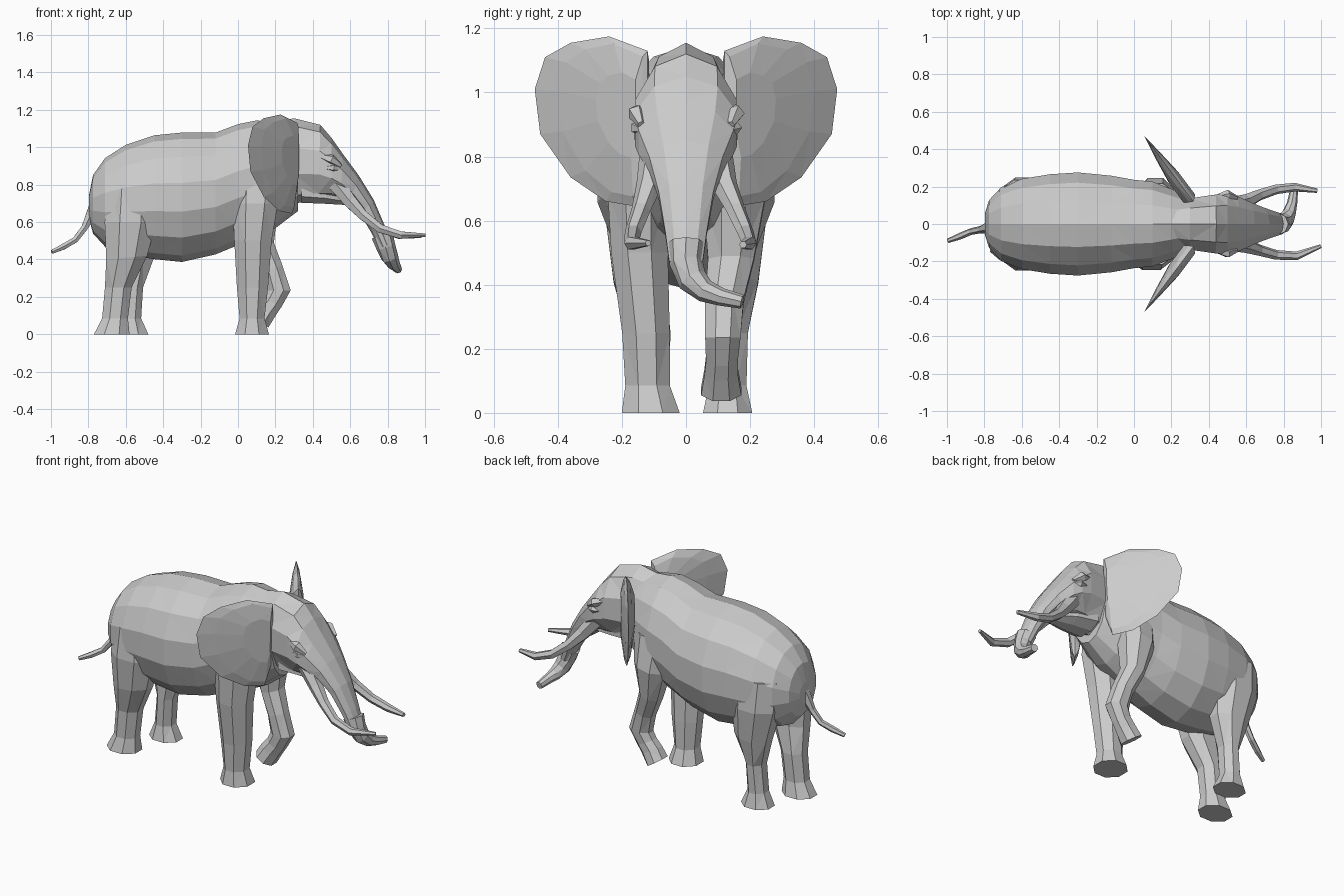
import bpy, bmesh, math
from mathutils import Vector


def skin(name, rings):
    """Bridge rings of points, cap the ends, keep triangulated flat faces."""
    bm = bmesh.new()
    vs = [[bm.verts.new(p) for p in r] for r in rings]
    n = len(vs[0])
    for a, b in zip(vs, vs[1:]):
        for i in range(n):
            j = (i + 1) % n
            bm.faces.new((a[i], a[j], b[j], b[i]))
    bm.faces.new(vs[0][::-1])
    bm.faces.new(vs[-1])
    bmesh.ops.triangulate(bm, faces=bm.faces[:])
    bmesh.ops.recalc_face_normals(bm, faces=bm.faces[:])
    me = bpy.data.meshes.new(name)
    bm.to_mesh(me)
    bm.free()
    ob = bpy.data.objects.new(name, me)
    bpy.context.collection.objects.link(ob)
    return ob


def loft(name, sections, n=8, grow=1.03, phase=0.5):
    """Sections: (x1, z1, x2, z2, y, half_width); points 1 and 2 are opposite profile points."""
    rings = []
    for x1, z1, x2, z2, y, w in sections:
        a, b = Vector((x1, y, z1)), Vector((x2, y, z2))
        c, up, side = (a + b) / 2, (a - b) / 2 * grow, Vector((0, w * grow, 0))
        ang = [(i + phase) * math.tau / n for i in range(n)]
        rings.append([c + up * math.cos(t) + side * math.sin(t) for t in ang])
    return skin(name, rings)


def tube(name, path, n=6, ref=(0, 1, 0)):
    """Path: (x, y, z, radius) swept with rings square to the path."""
    pts = [Vector(p[:3]) for p in path]
    rings = []
    for k, p in enumerate(pts):
        t = (pts[min(k + 1, len(pts) - 1)] - pts[max(k - 1, 0)]).normalized()
        s = Vector(ref)
        s = (s - t * s.dot(t)).normalized()
        u = t.cross(s)
        r = path[k][3]
        rings.append([p + r * (s * math.cos(i * math.tau / n) + u * math.sin(i * math.tau / n))
                      for i in range(n)])
    return skin(name, rings)


# body: (x, belly z, back z, half width)
body = [(-.797, .62, .74, .06), (-.775, .54, .85, .13), (-.71, .47, .94, .20),
        (-.60, .43, 1.01, .245), (-.45, .405, 1.06, .27), (-.30, .39, 1.075, .28),
        (-.12, .43, 1.075, .262), (0, .48, 1.12, .24), (.10, .52, 1.14, .23),
        (.20, .57, 1.13, .19), (.32, .66, 1.10, .14)]
loft("body", [(x, t, x, b, 0, w) for x, b, t, w in body], 14, 1.01, 0)

# head running down into the trunk
loft("head_and_trunk", [
    (.18, 1.13, .22, .70, 0, .12), (.30, 1.155, .30, .70, 0, .145),
    (.44, 1.12, .43, .715, 0, .165), (.50, 1.05, .50, .72, 0, .168),
    (.56, .965, .55, .72, 0, .155), (.645, .85, .60, .70, 0, .12),
    (.725, .72, .655, .64, 0, .09), (.785, .58, .715, .54, 0, .068),
    (.82, .48, .755, .46, 0, .055)], 10, 1.0, 0)
# trunk tip curling sideways
tube("trunk_tip", [(.77, 0, .53, .058), (.79, 0, .47, .052), (.81, .02, .415, .047),
                   (.83, .06, .38, .036), (.845, .11, .362, .028),
                   (.855, .175, .347, .022)], 8, (1, 0, 0))
# lower lip
loft("lower_jaw", [(.34, .82, .34, .70, 0, .11), (.47, .80, .47, .695, 0, .09),
                   (.56, .76, .57, .69, 0, .055), (.61, .73, .61, .70, 0, .02)])

# tusks, brows and ears on both sides
tusks = {1: [(.52, .095, .81, .05), (.60, .12, .71, .04), (.67, .155, .635, .03),
             (.76, .185, .565, .026), (.86, .197, .53, .023), (.98, .178, .525, .012)],
         -1: [(.52, -.095, .81, .05), (.60, -.115, .71, .04), (.67, -.14, .635, .03),
              (.76, -.165, .565, .026), (.87, -.17, .53, .023), (1.0, -.118, .53, .010)]}
outline = [(.12, 1.13), (.24, 1.175), (.36, 1.155), (.44, 1.11), (.472, 1.01),
           (.455, .87), (.36, .735), (.25, .66), (.16, .645), (.13, .76), (.12, .95)]
for s, label in ((1, "left"), (-1, "right")):
    tube(f"{label}_tusk", tusks[s])
    tube(f"{label}_brow", [(.45, s * .145, .95, .015), (.50, s * .155, .935, .028),
                           (.55, s * .14, .90, .012)], 5)
    tube(f"{label}_eye", [(.47, s * .15, .89, .01), (.51, s * .153, .89, .022),
                          (.545, s * .14, .885, .01)], 5)

    def ear_point(y, z, off=0.0):
        return (.31 - .75 * (y - .13) + off * .8, s * (y + off * .6), z)
    rim = [ear_point(y, z) for y, z in outline]

    def pad(k, off):
        return [ear_point(.15 + (y - .15) * k, .95 + (z - .95) * (k + .15), off)
                for y, z in outline]
    skin(f"{label}_ear", [pad(.35, .03), pad(.75, .013), rim, pad(.7, -.022), pad(.3, -.045)])

# standing front leg
loft("front_leg_standing", [
    (.23, .86, -.03, .86, -.13, .09), (.22, .70, -.035, .70, -.15, .10),
    (.185, .50, -.025, .50, -.145, .093), (.165, .25, -.01, .25, -.125, .078),
    (.145, .085, .005, .085, -.12, .073), (.17, 0, -.02, 0, -.11, .095)])
# raised front leg, bent at the knee
loft("front_leg_raised", [
    (.23, .86, -.02, .84, .13, .09), (.22, .68, .01, .64, .15, .10),
    (.195, .49, .07, .46, .14, .075), (.24, .37, .13, .33, .12, .063),
    (.285, .235, .15, .235, .115, .058), (.235, .145, .13, .195, .112, .052),
    (.205, .10, .095, .155, .11, .055), (.165, .035, .06, .10, .11, .066)])
# hind legs, the near one set further back
for name, y, dx, k in (("right_hind_leg", -.115, 0, 1), ("left_hind_leg", .13, .10, .95)):
    s = math.copysign(1, y)
    loft(name, [
        (-.44, .78, -.70 - dx * .3, .78, s * .135, .105), (-.43, .60, -.72, .60, s * .15, .105),
        (-.48 + dx * .4, .42, -.71 + dx * .5, .40, s * .145, .085),
        (-.565 + dx * .6, .25, -.715 + dx, .25, y, .07 * k),
        (-.585 + dx * .7, .085, -.73 + dx, .085, y, .065 * k),
        (-.575 + dx, 0, -.775 + dx * 1.1, 0, y, .085 * k)])

# tail
tube("tail", [(-.74, -.01, .72, .05), (-.785, -.02, .645, .03), (-.82, -.03, .57, .02),
              (-.87, -.04, .505, .018), (-.93, -.065, .47, .018), (-.995, -.09, .44, .012)])
